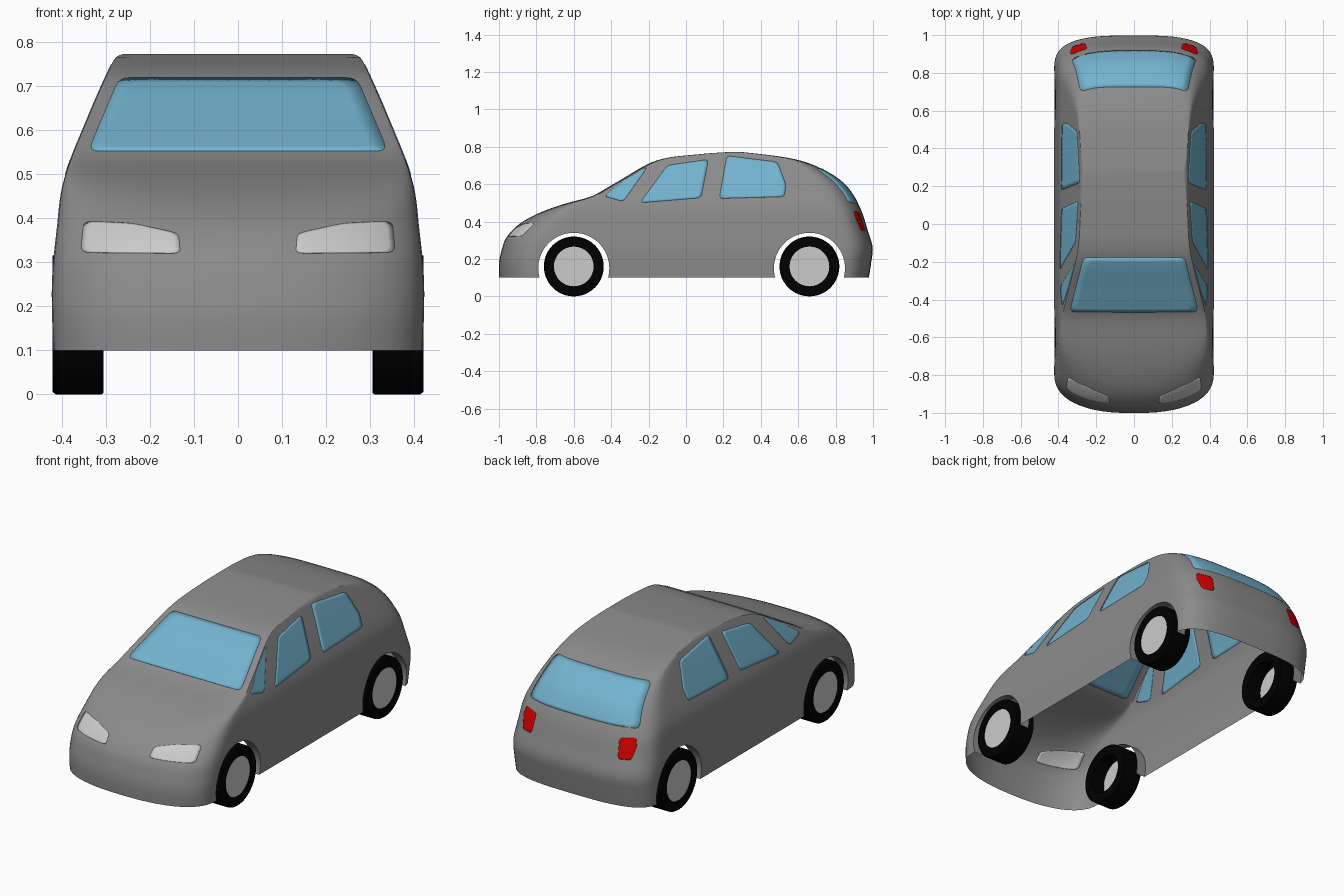
import bpy, bmesh, math
from mathutils import Vector
from mathutils.bvhtree import BVHTree

if "Cube" in bpy.data.objects:
    bpy.data.objects.remove(bpy.data.objects["Cube"])


def material(name, rgb):
    m = bpy.data.materials.new(name)
    m.diffuse_color = (*rgb, 1)
    m.use_nodes = True
    m.node_tree.nodes["Principled BSDF"].inputs["Base Color"].default_value = m.diffuse_color
    return m


PAINT = material("grey_paint", (0.26, 0.26, 0.26))
GLASS = material("glass", (0.17, 0.45, 0.62))
BLACK = material("rubber", (0, 0, 0))
LAMP = material("clear_lamp", (0.6, 0.6, 0.6))
RED = material("red_lamp", (0.65, 0.0, 0.0))
RIM = material("rim_grey", (0.62, 0.62, 0.62))


def make(name, verts, faces, mat=None):
    me = bpy.data.meshes.new(name)
    me.from_pydata(verts, [], faces)
    bm = bmesh.new()
    bm.from_mesh(me)
    bmesh.ops.recalc_face_normals(bm, faces=bm.faces)
    bm.to_mesh(me)
    bm.free()
    ob = bpy.data.objects.new(name, me)
    bpy.context.collection.objects.link(ob)
    if mat:
        me.materials.append(mat)
    return ob


def smooth(ob, deg=35):
    bpy.ops.object.select_all(action='DESELECT')
    ob.select_set(True)
    bpy.context.view_layer.objects.active = ob
    bpy.ops.object.shade_smooth_by_angle(angle=math.radians(deg))


def curve_at(points):
    """Catmull-Rom through (value, z) points, returned as a lookup value(z)."""
    p = [Vector(q) for q in [points[0]] + points + [points[-1]]]
    dense = []
    for a, b, c, d in zip(p, p[1:], p[2:], p[3:]):
        for i in range(8):
            t = i / 8
            dense.append(0.5 * (2 * b + (c - a) * t + (2 * a - 5 * b + 4 * c - d) * t * t
                                + (3 * b - a - 3 * c + d) * t ** 3))
    dense.append(p[-1])

    def look(z):
        for a, b in zip(dense, dense[1:]):
            if z <= b.y:
                return a.x + (b.x - a.x) * max(0, (z - a.y) / max(b.y - a.y, 1e-6))
        return dense[-1].x
    return look


# Body outlines: nose-to-roof, tail-to-roof and half width, each by height
front = curve_at([(-1, .1), (-1, .18), (-.985, .25), (-.96, .315), (-.89, .388), (-.785, .446),
                  (-.65, .495), (-.5, .537), (-.36, .615), (-.155, .727), (.07, .76), (.25, .773)])
rear = curve_at([(.978, .1), (.99, .18), (.998, .26), (.975, .342), (.93, .476), (.848, .6),
                 (.71, .69), (.55, .74), (.29, .773)])
width = curve_at([(.42, .1), (.423, .25), (.412, .375), (.395, .49), (.338, .636),
                  (.293, .738), (.278, .765), (.262, .773)])


def corner(y0, w, a, n_end, b_end):
    """Point of a rounded end of a ring; corners are rounder near nose and tail."""
    k = min(1, max(0, (abs(y0) - .42) / .5))
    k = k * k * (3 - 2 * k)
    n, b = 6 + (n_end - 6) * k, .02 + (b_end - .02) * k
    f, drop = math.sin(a) ** (2 / n), 1 - max(0, math.cos(a)) ** (2 / n)
    return w * f, b * drop


LEVELS, STEPS, SIDE = 48, 14, 28
verts, faces = [], []
for i in range(LEVELS + 1):
    z = .1 + .673 * (1 - (1 - i / LEVELS) ** 1.6)
    yf, yr, w = front(z), rear(z), width(z)
    angles = [math.pi / 2 * j / STEPS for j in range(STEPS + 1)]
    nose = [(x, yf + d) for x, d in (corner(yf, w, a, 2.4, .21) for a in angles)]
    tail = [(x, yr - d) for x, d in (corner(yr, w, a, 3.1, .19) for a in reversed(angles))]
    y0, y1 = nose[-1][1], tail[0][1]
    half = nose + [(w, y0 + (y1 - y0) * j / SIDE) for j in range(1, SIDE)] + tail
    ring = half + [(-x, y) for x, y in half[-2:0:-1]]
    verts += [(x, y, z) for x, y in ring]
N = len(ring)
for i in range(LEVELS):
    for j in range(N):
        k = (j + 1) % N
        faces.append((i * N + j, i * N + k, (i + 1) * N + k, (i + 1) * N + j))
faces += [tuple(range(N)), tuple(range(LEVELS * N, LEVELS * N + N))]
body = make("body_shell", verts, faces, PAINT)

bm = bmesh.new()
bm.from_mesh(body.data)
tree = BVHTree.FromBMesh(bm)
bm.free()

# Wheel arch cutters
AXLES = (-.6, .66)
INNER = .365
for y in AXLES:
    for s in (-1, 1):
        bpy.ops.mesh.primitive_cylinder_add(vertices=64, radius=.19, depth=.24,
                                            location=(s * (INNER + .12), y, .15),
                                            rotation=(0, math.pi / 2, 0))
        cut = bpy.context.object
        cut.name = "arch_cutter"
        cut.hide_render = True
        cut.data.materials.append(PAINT)
        m = body.modifiers.new("arch", 'BOOLEAN')
        m.operation, m.solver, m.object = 'DIFFERENCE', 'EXACT', cut
bpy.context.view_layer.update()
cut_mesh = bpy.data.meshes.new_from_object(body.evaluated_get(bpy.context.evaluated_depsgraph_get()))
body.modifiers.clear()
body.data = cut_mesh
for ob in [o for o in bpy.data.objects if o.name.startswith("arch_cutter")]:
    bpy.data.objects.remove(ob)

# Open the underside and the inner ends of the arches, leaving a lip
bm = bmesh.new()
bm.from_mesh(body.data)
gone = [f for f in bm.faces if all(v.co.z < .1005 for v in f.verts)
        or all(abs(abs(v.co.x) - INNER) < .0005 for v in f.verts)]
bmesh.ops.delete(bm, geom=gone, context='FACES')
bm.to_mesh(body.data)
bm.free()
smooth(body)


def rounded(poly, radius=.022):
    """Corner-rounded polygon with evenly split edges."""
    out, n = [], len(poly)
    for i in range(n):
        a, b, c = (Vector(poly[(i + d) % n]) for d in (-1, 0, 1))
        cut_a, cut_c = (min(.2, radius / (b - e).length) for e in (a, c))
        p, q, end = b.lerp(a, cut_a), b.lerp(c, cut_c), c.lerp(b, cut_c)
        out += [p.lerp(b, t).lerp(b.lerp(q, t), t) for t in (0, .25, .5, .75, 1)]
        out += [q.lerp(end, t / 10) for t in range(1, 10)]
    return out


def panel(name, poly, view, mat):
    """Thin panel laid on the body by projecting a flat outline onto it."""
    edge = rounded(poly)
    mid = sum(edge, Vector((0, 0))) / len(edge)
    pts = [mid.lerp(p, r / 8) for r in range(8, 0, -1) for p in edge] + [mid]
    vs = []
    for u, v in pts:
        axis = {'front': Vector((0, 1, 0)), 'rear': Vector((0, -1, 0)),
                'right': Vector((-1, 0, 0)), 'left': Vector((1, 0, 0))}[view]
        at = Vector((u, 0, v)) if axis.x == 0 else Vector((0, u, v))
        vs.append(tree.ray_cast(at - axis * 3, axis)[0])
    n = len(edge)
    fs = [(r * n + j, r * n + (j + 1) % n, (r + 1) * n + (j + 1) % n, (r + 1) * n + j)
          for r in range(7) for j in range(n)]
    fs += [(7 * n + j, 7 * n + (j + 1) % n, 8 * n) for j in range(n)]
    ob = make(name, vs, fs, mat)
    m = ob.modifiers.new("thickness", 'SOLIDIFY')
    m.thickness, m.offset = .003, 0
    smooth(ob)


# Windows
panel("windscreen", [(-.34, .553), (.34, .553), (.27, .718), (-.27, .718)], 'front', GLASS)
panel("rear_window", [(-.33, .5), (.33, .5), (.285, .682), (-.285, .682)], 'rear', GLASS)
SIDE_WINDOWS = {
    "quarter_window": [(-.437, .535), (-.335, .507), (-.205, .695), (-.335, .617)],
    "front_door_window": [(-.245, .5), (.08, .527), (.12, .732), (-.1, .7)],
    "rear_door_window": [(.178, .523), (.525, .533), (.535, .594), (.49, .718), (.218, .752)]}
for side in ("right", "left"):
    for name, poly in SIDE_WINDOWS.items():
        panel(f"{side}_{name}", poly, side, GLASS)

# Lamps
for s, side in ((1, "right"), (-1, "left")):
    panel(f"{side}_headlamp", [(s * x, z) for x, z in
          ((.357, .322), (.131, .32), (.135, .365), (.24, .388), (.35, .393))], 'front', LAMP)
    panel(f"{side}_tail_lamp", [(s * x, z) for x, z in
          ((.26, .35), (.325, .352), (.34, .42), (.328, .458), (.25, .45))], 'rear', RED)

# Wheels: turned tyre with a rim disc near the outer side
TYRE = [(.106, .306), (.157, .306), (.16, .31), (.16, .414), (.155, .421), (.106, .421)]
SEG = 48
for y, pos in zip(AXLES, ("front", "rear")):
    for s, side in ((1, "right"), (-1, "left")):
        ang = [2 * math.pi * i / SEG for i in range(SEG)]
        vs = [(s * x, y + r * math.cos(a), .16 + r * math.sin(a)) for a in ang for r, x in TYRE]
        n = len(TYRE)
        fs = [(i * n + j, i * n + (j + 1) % n, (i + 1) % SEG * n + (j + 1) % n, (i + 1) % SEG * n + j)
              for i in range(SEG) for j in range(n)]
        smooth(make(f"{pos}_{side}_tyre", vs, fs, BLACK))
        bpy.ops.mesh.primitive_cylinder_add(vertices=SEG, radius=.107, depth=.03,
                                            location=(s * .403, y, .16), rotation=(0, math.pi / 2, 0))
        rim = bpy.context.object
        rim.name = f"{pos}_{side}_rim"
        rim.data.materials.append(RIM)
        smooth(rim)
